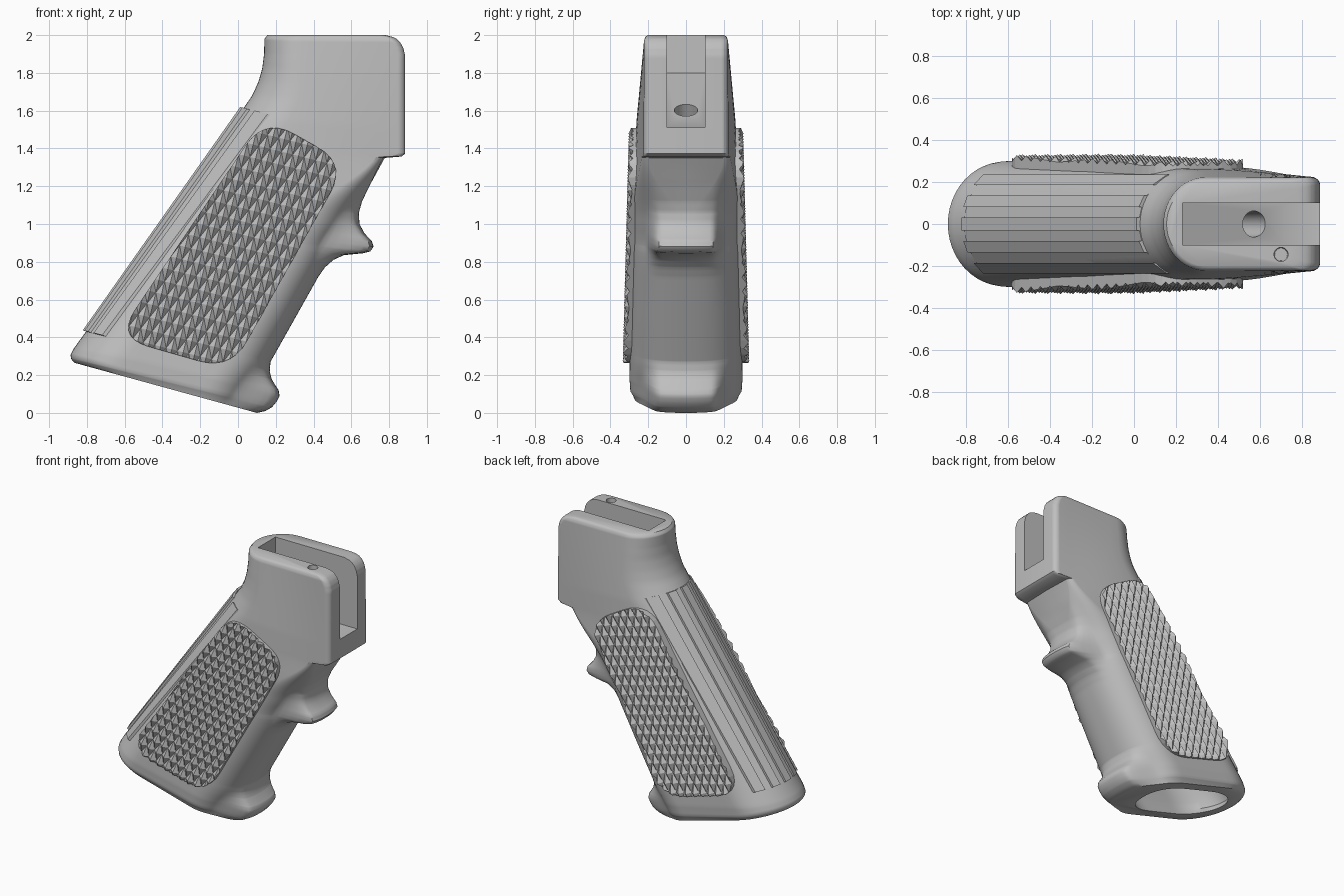
import bpy, bmesh, math
from mathutils import Vector, Matrix

if "Cube" in bpy.data.objects:
    bpy.data.objects.remove(bpy.data.objects["Cube"])

grey = bpy.data.materials.new("matte_grey")
grey.use_nodes = True
grey.diffuse_color = (0.52, 0.52, 0.52, 1)
grey.node_tree.nodes["Principled BSDF"].inputs["Base Color"].default_value = grey.diffuse_color


def make_object(name, bm):
    bmesh.ops.recalc_face_normals(bm, faces=bm.faces)
    mesh = bpy.data.meshes.new(name)
    bm.to_mesh(mesh)
    bm.free()
    mesh.materials.append(grey)
    obj = bpy.data.objects.new(name, mesh)
    bpy.context.collection.objects.link(obj)
    return obj


def interp(table, v):
    if v <= table[0][0]:
        return table[0][1]
    for (a, p), (b, q) in zip(table, table[1:]):
        if v <= b:
            return p + (q - p) * (v - a) / (b - a)
    return table[-1][1]


def smooth(a, b, v):
    k = min(max((v - a) / (b - a), 0), 1)
    return k * k * (3 - 2 * k)


# Grip outlines: height paired with x, or with half width
BACK = [(.265, -.865), (.28, -.882), (.305, -.888), (.34, -.87), (.43, -.805), (1.6, .02),
        (1.68, .075), (1.75, .107), (1.82, .128), (1.9, .138), (1.98, .14), (2, .155)]
FRONT = [(0, .1), (.01, .145), (.03, .18), (.06, .205), (.09, .22), (.12, .215), (.15, .195),
         (.18, .178), (.22, .168), (.27, .172), (.32, .2), (.72, .425), (.77, .46), (.81, .505),
         (.835, .56), (.845, .66), (.855, .7), (.88, .718), (.91, .708), (.95, .67), (1, .643),
         (1.06, .64), (1.12, .657), (1.2, .695), (1.35, .777), (1.357, .865), (1.372, .885),
         (1.89, .885), (1.93, .876), (1.96, .86), (1.98, .84), (1.99, .82), (2, .78)]
WIDTH = [(0, .275), (.03, .295), (.1, .3), (.5, .29), (1.3, .27), (1.5, .262),
         (1.97, .222), (1.99, .215), (2, .202)]
HEAD_Z = 1.352


def section(zf, inset=0.0):
    """One loft ring, running from the rounded back to the front and around."""
    zb = zf + .265 * (1 - zf / 2)
    xb, xf, w = interp(BACK, zb), interp(FRONT, zf), interp(WIDTH, zf)
    slope = (zf - zb) / (xf - xb)
    base = xf if zf > HEAD_Z else min(xf, .18 + (zf - .28) * .55)
    bump = xf - base
    bump_edge = .245 if zf < .4 else .215
    head = smooth(1.0, 1.36, zf)
    start, end, w = xb + inset, base - inset * 1.3, w - inset
    back_len = .27 - .07 * smooth(1.5, 1.9, zf)
    # the front turns from a broad curve into a flat face with small corners
    front_len, corner, power = .24 - .2 * head, w + (.04 - w) * head, 2.4 - .4 * head
    half = []
    for i in range(13):
        t = i / 12 * math.pi / 2
        half.append((start + back_len * (1 - math.cos(t)), w * math.sin(t)))
    for i in range(6):
        half.append((start + back_len + (end - front_len - start - back_len) * (i + 1) / 7, w))
    for i in range(24):
        t = (1 - i / 24) * math.pi / 2
        half.append((end - front_len + front_len * max(math.cos(t), 0) ** (2 / power),
                     w - corner + corner * math.sin(t) ** (2 / power)))
    half.append((end, 0))
    ring = []
    for x, y in half:
        # the head narrows towards its front face
        y *= 1 + head * smooth(.3, 1.05, x) * 1.15 * (min(1, .222 / w) - 1)
        if not inset and x > end - front_len:
            x += bump * (1 - smooth(.14, bump_edge, y))
        ring.append(Vector((x, y, zb + (x - xb) * slope)))
    return ring + [Vector((p.x, -p.y, p.z)) for p in ring[-2:0:-1]]


def loft(name, rings):
    bm = bmesh.new()
    rows = [[bm.verts.new(p) for p in r] for r in rings]
    n = len(rows[0])
    for a, b in zip(rows, rows[1:]):
        for i in range(n):
            j = (i + 1) % n
            bm.faces.new((a[i], a[j], b[j], b[i]))
    bm.faces.new(rows[0][::-1])
    bm.faces.new(rows[-1])
    return make_object(name, bm)


def drill(name, top, direction, radius, depth, tip):
    bm = bmesh.new()
    rot = Vector((0, 0, 1)).rotation_difference(Vector(direction)).to_matrix().to_4x4()
    place = Matrix.Translation(top) @ rot @ Matrix.Translation((0, 0, .1 - depth / 2))
    bmesh.ops.create_cone(bm, cap_ends=True, segments=32, radius1=tip, radius2=radius,
                          depth=depth + .2, matrix=place)
    return make_object(name, bm)


# Main body with finger bumps and squared head
levels = sorted({round(i * .025, 3) for i in range(81)} | {z for z, _ in FRONT} | {z for z, _ in WIDTH})
body = loft("grip_body", [section(z) for z in levels])

# Cutters: hollow core, head slot, screw hole, small pin hole
core = [section(.05 * i, .08) for i in range(23)]
core.insert(0, [p - Vector((.06, 0, .12)) for p in core[0]])
cutters = [loft("core_cutter", core)]

bm = bmesh.new()
profile = [(.23, 2.1), (.23, 1.8), (.73, 1.51), (1, 1.51), (1, 2.1)]
face = bm.faces.new([bm.verts.new((x, -.1, z)) for x, z in profile])
side = bmesh.ops.extrude_face_region(bm, geom=[face])["geom"]
bmesh.ops.translate(bm, vec=(0, .2, 0), verts=[g for g in side if isinstance(g, bmesh.types.BMVert)])
cutters.append(make_object("slot_cutter", bm))
cutters.append(drill("screw_cutter", Vector((.57, 0, 1.6)), (.5, 0, .86), .062, .6, .062))
cutters.append(drill("pin_cutter", Vector((.7, -.145, 2)), (0, 0, 1), .037, .2, .03))

bpy.context.view_layer.objects.active = body
for cutter in cutters:
    cutter.hide_render = True
    mod = body.modifiers.new(cutter.name, "BOOLEAN")
    mod.operation, mod.solver, mod.object = "DIFFERENCE", "EXACT", cutter
    bpy.ops.object.modifier_apply(modifier=mod.name)
    bpy.data.objects.remove(cutter)
bpy.ops.object.select_all(action="DESELECT")
body.select_set(True)
bpy.ops.object.shade_smooth_by_angle(angle=math.radians(42))

# Band of alternating ridges and grooves down the rounded back
bm = bmesh.new()
edges = (-.235, -.185, -.135, -.08, -.03, .03, .08, .135, .185, .235)
for k, (y0, y1) in enumerate(zip(edges, edges[1:])):
    lift = -.006 if k % 2 else -.02
    corners = []
    for x, z, w in ((-.803, .43, .298), (.03, 1.612, .264)):
        for y, out in ((y0, lift), (y1, lift), (y1, .05), (y0, .05)):
            curve = .27 * (1 - math.sqrt(1 - (y / w) ** 2))
            corners.append(bm.verts.new((x + curve + out, y, z - .25 * curve - out * .4)))
    a, b = corners[:4], corners[4:]
    bm.faces.new(a)
    bm.faces.new(b)
    for i in range(4):
        j = (i + 1) % 4
        bm.faces.new((a[i], a[j], b[j], b[i]))
make_object("back_ribs", bm)

# Rounded outline shared by both side panels
panel = [Vector(p) for p in ((.14, 1.565), (.576, 1.32), (-.038, .226), (-.645, .4))]
outline = []
for i, c in enumerate(panel):
    p = c + (panel[i - 1] - c).normalized() * .18
    q = c + (panel[(i + 1) % 4] - c).normalized() * .18
    for s in range(8):
        t = s / 7
        outline.append(p * (1 - t) ** 2 + c * 2 * t * (1 - t) + q * t * t)
centre = sum(panel, Vector((0, 0))) / 4


def side_panel(name, side):
    """A field of small diamond pyramids trimmed to the outline."""
    bm = bmesh.new()
    turn = Matrix.Rotation(math.radians(-14), 2)

    def vert(x, z, height):
        p = centre + turn @ Vector((x, z))
        return bm.verts.new((p.x, side * (.309 - .026 * (p.y - .25) + height), p.y))

    dx, dz = .031, .068
    for i in range(-26, 27):
        for j in range(-14, 15):
            if (i + j) % 2:
                continue
            x, z = i * dx, j * dz
            rim = [vert(x + dx, z, 0), vert(x, z + dz, 0), vert(x - dx, z, 0), vert(x, z - dz, 0)]
            peak = vert(x, z, .027)
            for k in range(4):
                bm.faces.new((rim[k], rim[(k + 1) % 4], peak))
    bmesh.ops.remove_doubles(bm, verts=bm.verts, dist=.0005)
    for a, b in zip(outline, outline[1:] + outline[:1]):
        normal = Vector((b.y - a.y, a.x - b.x))
        if normal.dot(a - centre) < 0:
            normal.negate()
        bmesh.ops.bisect_plane(bm, geom=bm.verts[:] + bm.edges[:] + bm.faces[:], dist=1e-5,
                               plane_co=(a.x, 0, a.y), plane_no=(normal.x, 0, normal.y),
                               clear_outer=True)
    rim = [e for e in bm.edges if e.is_boundary]
    for g in bmesh.ops.extrude_edge_only(bm, edges=rim)["geom"]:
        if isinstance(g, bmesh.types.BMVert):
            g.co.y = side * .235
    return make_object(name, bm)


side_panel("right_textured_panel", -1)
side_panel("left_textured_panel", 1)
